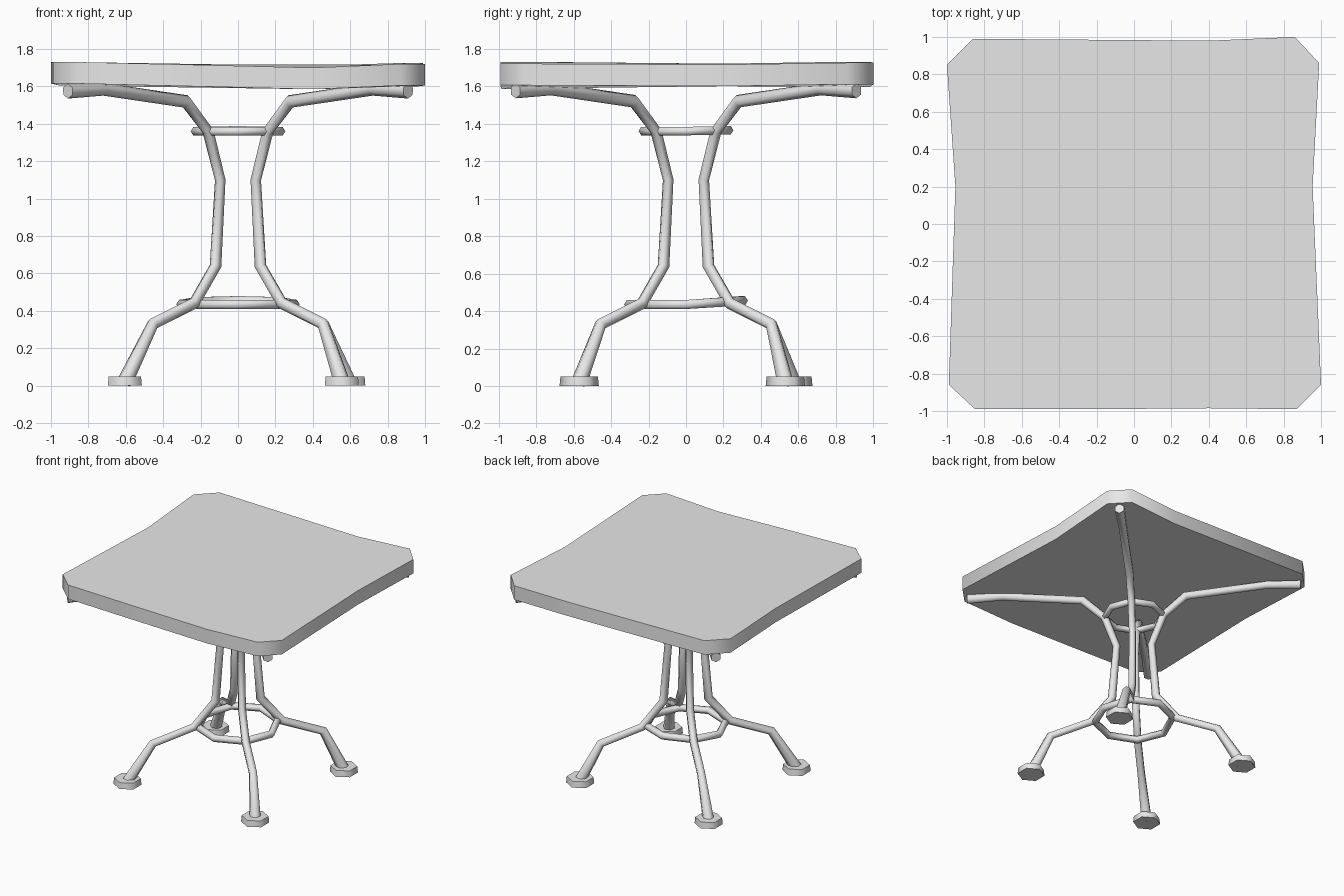
import bpy, bmesh, math
from mathutils import Vector

cube = bpy.data.objects.get("Cube")
if cube:
    bpy.data.objects.remove(cube)

grey = bpy.data.materials.new("light_grey")
grey.use_nodes = True
grey.diffuse_color = (0.8, 0.8, 0.8, 1)
grey.node_tree.nodes["Principled BSDF"].inputs["Base Color"].default_value = (0.8, 0.8, 0.8, 1)


def finish(name, bm, angle=65):
    """Turn a bmesh into a smooth object that keeps its sharp rims."""
    bmesh.ops.recalc_face_normals(bm, faces=bm.faces)
    mesh = bpy.data.meshes.new(name)
    bm.to_mesh(mesh)
    bm.free()
    mesh.materials.append(grey)
    for poly in mesh.polygons:
        poly.use_smooth = True
    mesh.set_sharp_from_angle(angle=math.radians(angle))
    obj = bpy.data.objects.new(name, mesh)
    bpy.context.scene.collection.objects.link(obj)
    return obj


def tube(name, points, radii, normal, closed=False, sides=6):
    """Mitred tube along a path lying roughly in the plane of the normal."""
    bm = bmesh.new()
    n = len(points)
    rings = []
    for i, p in enumerate(points):
        before = points[i - 1] if closed or i else None
        after = points[(i + 1) % n] if closed or i < n - 1 else None
        a = (p - before).normalized() if before else (after - p).normalized()
        b = (after - p).normalized() if after else a
        tangent = (a + b).normalized()
        across = tangent.cross(normal).normalized() / max(0.6, tangent.dot(a))
        ring = []
        for k in range(sides):
            t = math.tau * k / sides
            ring.append(bm.verts.new(p + radii[i] * (math.cos(t) * across + math.sin(t) * normal)))
        rings.append(ring)
    for i in range(n if closed else n - 1):
        lower, upper = rings[i], rings[(i + 1) % n]
        for k in range(sides):
            j = (k + 1) % sides
            bm.faces.new((lower[k], lower[j], upper[j], upper[k]))
    if not closed:
        bm.faces.new(rings[0])
        bm.faces.new(rings[-1])
    return finish(name, bm)


# Table top: a slightly warped slab with clipped corners
outline = [(-1, .85, 1.73), (-.86, .99, 1.73), (.4, .98, 1.71), (.86, 1, 1.725),
           (.99, .86, 1.725), (.955, .2, 1.715), (1, -.86, 1.72), (.87, -.99, 1.72),
           (.4, -.985, 1.70), (-.2, -.99, 1.715), (-.85, -.99, 1.73),
           (-.99, -.86, 1.73), (-.955, .2, 1.72)]
bm = bmesh.new()
top = [bm.verts.new(p) for p in outline]
bottom = [bm.verts.new((x, y, z - 0.115)) for x, y, z in outline]
bm.faces.new(top)
bm.faces.new(bottom)
for i in range(len(top)):
    j = (i + 1) % len(top)
    bm.faces.new((top[i], top[j], bottom[j], bottom[i]))
finish("table_top", bm, 50)

# Legs: bent tubes along the diagonals, as (offset, height, radius)
profile = [(.58, .02, .045), (.455, .33, .032), (.235, .44, .032), (.12, .64, .032),
           (.095, 1.10, .029), (.16, 1.36, .031), (.28, 1.52, .034),
           (.72, 1.585, .034), (.91, 1.575, .04)]
feet = {"front_right": (-1, -1, -.605, -.57), "front_left": (1, -1, .555, -.57),
        "back_left": (1, 1, .59, .53), "back_right": (-1, 1, -.605, .57)}
for side, (sx, sy, fx, fy) in feet.items():
    path = [Vector((sx * d, sy * d, z)) for d, z, r in profile]
    path[0].x, path[0].y = fx, fy
    radii = [r for d, z, r in profile]
    tube(side + "_leg", path, radii, Vector((-sy, sx, 0)).normalized())

    # Foot: a low six-sided pad
    bm = bmesh.new()
    bmesh.ops.create_cone(bm, cap_ends=True, segments=6, radius1=0.105, radius2=0.1, depth=0.05)
    bmesh.ops.translate(bm, verts=bm.verts, vec=(fx, fy, 0.025))
    finish(side + "_foot", bm)

# Bracing rings: octagons tying the legs together
for name, radius, height, lift, thick in (("lower_ring", .30, .435, .02, .028),
                                          ("upper_ring", .225, 1.36, .005, .026)):
    points = []
    for k in range(8):
        t = math.tau * k / 8
        x, y = radius * math.cos(t), radius * math.sin(t)
        points.append(Vector((x, y, height + lift * max(0, y / radius))))
    tube(name, points, [thick] * 8, Vector((0, 0, 1)), closed=True)
